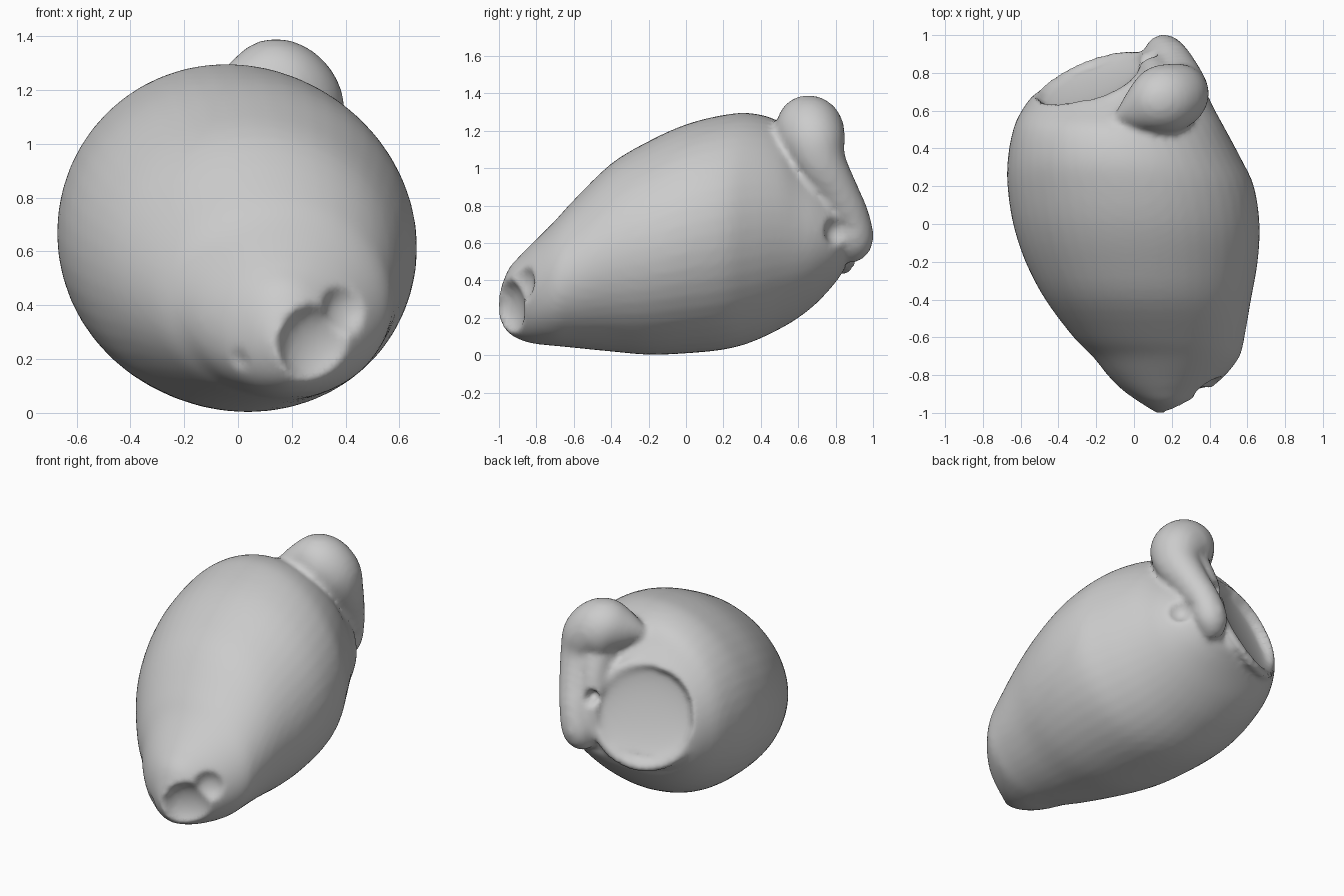
import bpy, bmesh, math
from mathutils import Vector

if "Cube" in bpy.data.objects:
    bpy.data.objects.remove(bpy.data.objects["Cube"])

grey = bpy.data.materials.new("stone grey")
grey.diffuse_color = (0.6, 0.6, 0.6, 1)
grey.use_nodes = True
grey.node_tree.nodes["Principled BSDF"].inputs["Base Color"].default_value = grey.diffuse_color
bm = bmesh.new()


def smooth_rows(rows, steps):
    """Catmull-Rom interpolation through rows of numbers."""
    out = []
    for i in range(len(rows) - 1):
        quad = (rows[max(i - 1, 0)], rows[i], rows[i + 1], rows[min(i + 2, len(rows) - 1)])
        for k in range(steps):
            t = k / steps
            out.append([0.5 * (2 * b + (c - a) * t + (2 * a - 5 * b + 4 * c - d) * t * t
                               + (3 * b - a - 3 * c + d) * t ** 3) for a, b, c, d in zip(*quad)])
    return out + [list(rows[-1])]


def loft(rings, closed=False, n=48):
    """Skin a list of rings (each centre, side axis, up axis), capped or joined end to end."""
    loops = [[bm.verts.new(c + u * math.cos(2 * math.pi * k / n) + v * math.sin(2 * math.pi * k / n))
              for k in range(n)] for c, u, v in rings]
    pairs = list(zip(loops, loops[1:]))
    if closed:
        pairs.append((loops[-1], loops[0]))
    else:
        bm.faces.new(loops[0][::-1])
        bm.faces.new(loops[-1])
    for p, q in pairs:
        for k in range(n):
            bm.faces.new((p[k], p[(k + 1) % n], q[(k + 1) % n], q[k]))


def tube(points):
    """Round tube through points of x, y, z, radius."""
    path = smooth_rows(points, 5)
    rings = []
    for i, p in enumerate(path):
        t = (Vector(path[min(i + 1, len(path) - 1)][:3]) - Vector(path[max(i - 1, 0)][:3])).normalized()
        u = t.cross(Vector((0.5, -0.8, 0))).normalized()
        rings.append((Vector(p[:3]), u * p[3], t.cross(u) * p[3]))
    loft(rings, n=24)


# egg-shaped body: y, left, right, bottom, top
sections = [
    (-1.0, 0.12, 0.24, 0.19, 0.33), (-0.95, 0.04, 0.31, 0.12, 0.46), (-0.88, -0.06, 0.40, 0.08, 0.54),
    (-0.8, -0.14, 0.485, 0.06, 0.62), (-0.7, -0.22, 0.56, 0.05, 0.72), (-0.6, -0.32, 0.585, 0.04, 0.83),
    (-0.4, -0.47, 0.62, 0.02, 1.025), (-0.2, -0.575, 0.655, 0.003, 1.145), (0, -0.64, 0.665, 0.01, 1.235),
    (0.2, -0.67, 0.635, 0.03, 1.285), (0.35, -0.668, 0.565, 0.07, 1.295), (0.5, -0.64, 0.485, 0.14, 1.25),
    (0.6, -0.595, 0.43, 0.20, 1.15), (0.7, -0.51, 0.38, 0.28, 1.04), (0.8, -0.31, 0.31, 0.39, 0.90),
    (0.86, -0.13, 0.22, 0.48, 0.77)]
loft([(Vector(((l + r) / 2, y, (b + t) / 2)), Vector(((r - l) / 2, 0, 0)), Vector((0, 0, (t - b) / 2)))
      for y, l, r, b, t in smooth_rows(sections, 4)])

# handle: fat knob at the top running down behind the shoulder
tube([(-0.09, 0.55, 1.19, 0.03), (0.02, 0.60, 1.21, 0.12), (0.13, 0.65, 1.215, 0.18), (0.22, 0.68, 1.15, 0.175),
      (0.25, 0.72, 1.03, 0.14), (0.23, 0.81, 0.88, 0.11), (0.19, 0.88, 0.74, 0.10), (0.15, 0.90, 0.61, 0.10),
      (0.11, 0.86, 0.53, 0.06)])

# web filling the angle between handle and base
tube([(0.15, 0.70, 1.08, 0.12), (0.12, 0.79, 0.93, 0.09), (0.09, 0.83, 0.78, 0.08), (0.08, 0.84, 0.64, 0.08),
      (0.09, 0.83, 0.53, 0.06)])

# raised rim round the sunken base
base, facing = Vector((-0.22, 0.73, 0.76)), Vector((-0.36, 0.85, 0.33)).normalized()
side = facing.cross(Vector((0, 0, 1))).normalized()
rise = side.cross(facing)
rings = []
for k in range(48):
    out = side * math.cos(k * math.pi / 24) + rise * math.sin(k * math.pi / 24)
    rings.append((base + out * 0.315, out * 0.035, facing * 0.03))
loft(rings, closed=True, n=16)

bmesh.ops.recalc_face_normals(bm, faces=bm.faces)
mesh = bpy.data.meshes.new("jug")
bm.to_mesh(mesh)
bm.free()
jug = bpy.data.objects.new("jug", mesh)
bpy.context.collection.objects.link(jug)

# blend the parts into one surface
m = jug.modifiers.new("blend", 'REMESH')
m.mode, m.voxel_size = 'VOXEL', 0.02
bpy.context.view_layer.update()
blended = bpy.data.meshes.new_from_object(jug.evaluated_get(bpy.context.evaluated_depsgraph_get()))
jug.modifiers.clear()
if len(blended.polygons):
    jug.data = blended
mesh = jug.data

bm = bmesh.new()
bm.from_mesh(mesh)


def carve(centre, axis, radius, depth, reach=0.15):
    """Press the surface inside a bowl shape back to its floor, along -axis."""
    axis = Vector(axis).normalized()
    for v in bm.verts:
        d = v.co - Vector(centre)
        h = d.dot(axis)
        r = (d - axis * h).length / radius
        if r < 1:
            floor = -depth * math.sqrt(1 - r * r)
            if floor < h < reach:
                v.co += axis * (floor - h)


# sunken base, gaps beside the handle, worn mouth at the tip
carve(base + facing * 0.03, facing, 0.29, 0.05, 0.2)
carve((0.33, 0.82, 0.66), (0.6, 0.8, 0), 0.08, 0.08, 0.1)
carve((0.07, 0.89, 0.85), (-0.3, 0.9, 0), 0.04, 0.09, 0.1)
carve((0.30, -0.95, 0.25), (0.35, -1, 0), 0.15, 0.08)
carve((0.40, -0.87, 0.38), (0.5, -1, 0.2), 0.09, 0.05)
carve((-0.02, -0.93, 0.18), (-0.4, -1, 0), 0.06, 0.05)
for _ in range(3):
    bmesh.ops.smooth_vert(bm, verts=bm.verts, factor=0.5, use_axis_x=True, use_axis_y=True, use_axis_z=True)
for f in bm.faces:
    f.smooth = True
    f.material_index = 0
bm.to_mesh(mesh)
bm.free()
mesh.materials.clear()
mesh.materials.append(grey)
